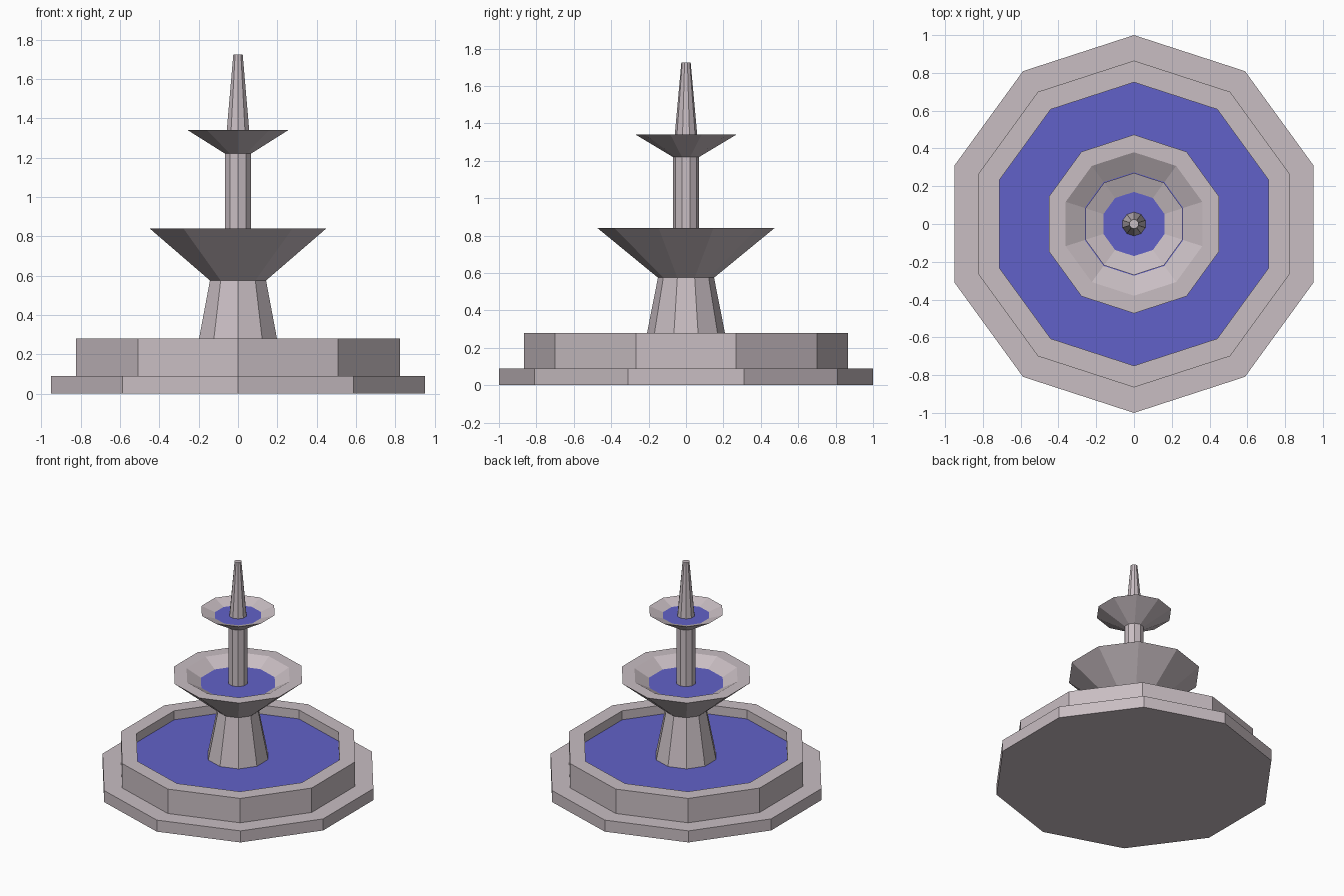
import bpy, bmesh, math

if "Cube" in bpy.data.objects:
    bpy.data.objects.remove(bpy.data.objects["Cube"])

SIDES = 10


def material(name, rgb):
    m = bpy.data.materials.new(name)
    m.diffuse_color = (*rgb, 1)
    m.use_nodes = True
    m.node_tree.nodes["Principled BSDF"].inputs["Base Color"].default_value = m.diffuse_color
    return m


STONE = material("pale_stone", (0.58, 0.51, 0.54))
WATER = material("blue_water", (0.12, 0.12, 0.58))


def lathe(name, profile, mat, cap_start=False, cap_end=False):
    """Turn (radius, z) points into a ten-sided part, a vertex facing front."""
    bm = bmesh.new()
    rings = []
    for r, z in profile:
        ring = []
        for i in range(SIDES):
            a = -math.pi / 2 + i * math.tau / SIDES
            ring.append(bm.verts.new((r * math.cos(a), r * math.sin(a), z)))
        rings.append(ring)
    for low, high in zip(rings, rings[1:]):
        for i in range(SIDES):
            j = (i + 1) % SIDES
            bm.faces.new((low[i], low[j], high[j], high[i]))
    if cap_start:
        bm.faces.new(rings[0][::-1])
    if cap_end:
        bm.faces.new(rings[-1])
    mesh = bpy.data.meshes.new(name)
    bm.to_mesh(mesh)
    bm.free()
    mesh.materials.append(mat)
    obj = bpy.data.objects.new(name, mesh)
    bpy.context.collection.objects.link(obj)
    return obj


# Stepped base and pool wall, with the pool water
lathe("pool_basin", [(1, 0), (1, 0.09), (0.865, 0.09), (0.865, 0.28),
                     (0.75, 0.28), (0.75, 0.21)], STONE, cap_start=True)
lathe("pool_water", [(0.75, 0.21)], WATER, cap_end=True)

# Tapered pedestal under the large bowl
lathe("pedestal", [(0.222, 0.21), (0.15, 0.575)], STONE)

# Large bowl and its water
lathe("large_bowl", [(0.15, 0.575), (0.473, 0.84), (0.38, 0.84), (0.274, 0.78)], STONE)
lathe("large_bowl_water", [(0.274, 0.78)], WATER, cap_end=True)

# Column between the bowls
lathe("column", [(0.07, 0.78), (0.07, 1.22)], STONE)

# Small bowl and its water
lathe("small_bowl", [(0.07, 1.22), (0.27, 1.34), (0.17, 1.305)], STONE)
lathe("small_bowl_water", [(0.17, 1.305)], WATER, cap_end=True)

# Tapered spout on top
lathe("spout", [(0.063, 1.305), (0.025, 1.725)], STONE, cap_end=True)
